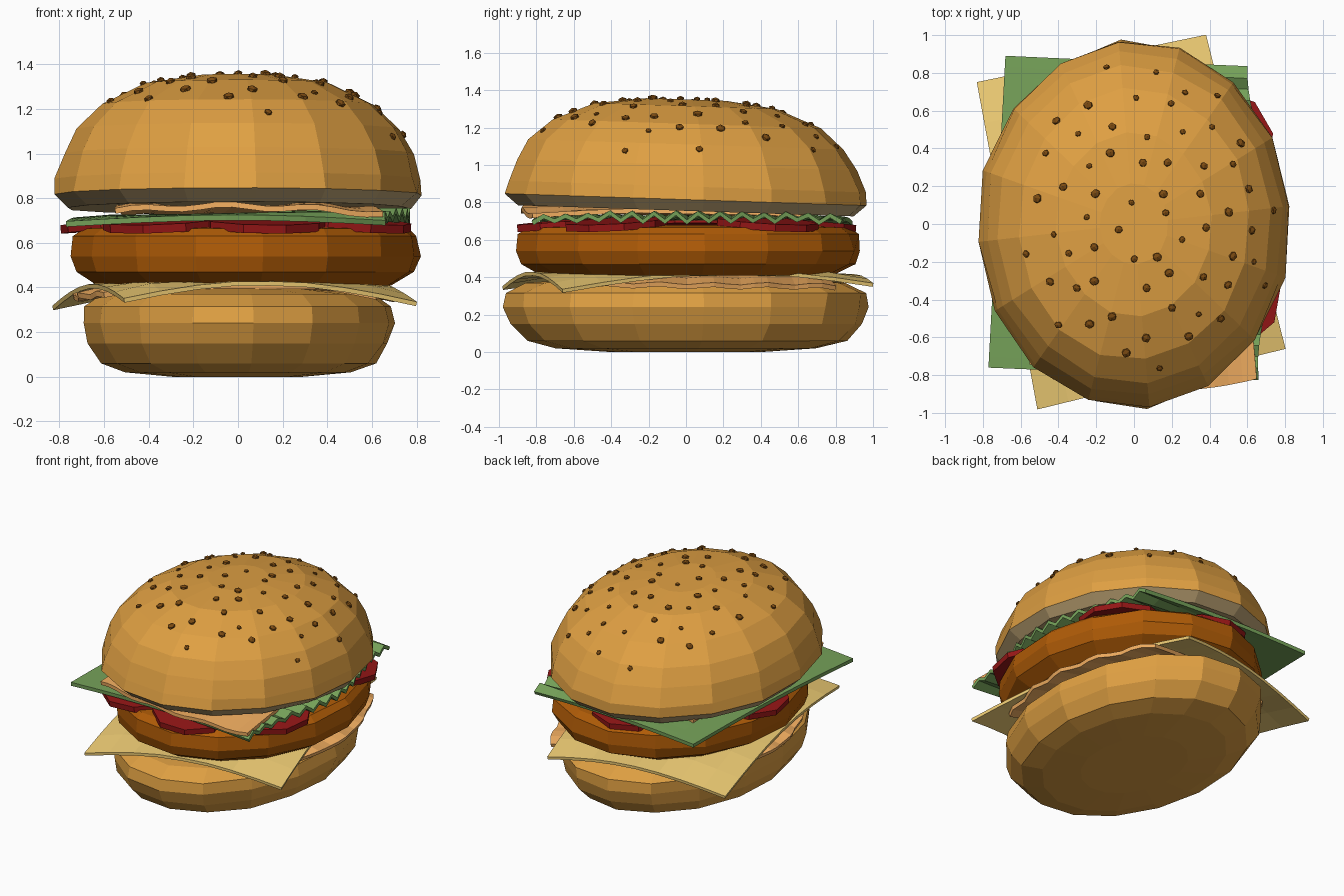
import bpy, bmesh, math, random
from mathutils import Vector, Matrix
from mathutils.bvhtree import BVHTree

if "Cube" in bpy.data.objects:
    bpy.data.objects.remove(bpy.data.objects["Cube"])

random.seed(4)


def mat(name, rgb):
    m = bpy.data.materials.new(name)
    m.diffuse_color = (*rgb, 1)
    m.use_nodes = True
    m.node_tree.nodes["Principled BSDF"].inputs["Base Color"].default_value = m.diffuse_color
    return m


BUN = mat("bun", (0.74, 0.35, 0.055))
CRUMB = mat("crumb", (0.50, 0.36, 0.17))
MEAT = mat("meat", (0.43, 0.105, 0.002))
CHEESE = mat("cheese", (0.88, 0.62, 0.18))
LETTUCE = mat("lettuce", (0.18, 0.36, 0.10))
TOMATO = mat("tomato", (0.30, 0.008, 0.008))
BACON = mat("bacon", (0.90, 0.43, 0.12))
SEED = mat("seed", (0.20, 0.07, 0.006))


def finish(bm, name, *mats):
    bmesh.ops.recalc_face_normals(bm, faces=bm.faces)
    me = bpy.data.meshes.new(name)
    bm.to_mesh(me)
    bm.free()
    ob = bpy.data.objects.new(name, me)
    bpy.context.collection.objects.link(ob)
    for m in mats:
        me.materials.append(m)
    return ob


def lathe(name, profile, rx, ry, mats, cx=0, cy=0, tilt=0, sides=16, rough=0.012, under=0):
    """Low-poly oval solid; profile is (radius factor, z) between two flat caps."""
    bm = bmesh.new()
    rings = []
    for r, z in profile:
        ring = []
        for i in range(sides):
            a = math.tau * (i + 0.25) / sides
            k = r * (1 + random.uniform(-rough, rough))
            x, y = cx + rx * k * math.cos(a), cy + ry * k * math.sin(a)
            ring.append(bm.verts.new((x, y, z + tilt * y)))
        rings.append(ring)
    for j in range(len(rings) - 1):
        for i in range(sides):
            n = (i + 1) % sides
            f = bm.faces.new((rings[j][i], rings[j][n], rings[j + 1][n], rings[j + 1][i]))
            f.material_index = 1 if j < under else 0
    f = bm.faces.new(rings[0][::-1])
    f.material_index = 1 if under else 0
    bm.faces.new(rings[-1])
    return finish(bm, name, *mats)


def sheet(name, corners, z_func, m, nu, nv, thick, bulge=None):
    """Thin slice over a quad; corners run left-front, right-front, right-back, left-back."""
    a, b, c, d = (Vector(p) for p in corners)
    bm = bmesh.new()
    g = []
    for i in range(nu + 1):
        row = []
        for j in range(nv + 1):
            u, v = i / nu, j / nv
            p = a.lerp(b, u).lerp(d.lerp(c, u), v)
            if bulge:
                p += Vector(bulge(u, v))
            row.append(bm.verts.new((p.x, p.y, z_func(p.x, p.y, u, v, j))))
        g.append(row)
    for i in range(nu):
        for j in range(nv):
            bm.faces.new((g[i][j], g[i + 1][j], g[i + 1][j + 1], g[i][j + 1]))
    ob = finish(bm, name, m)
    mod = ob.modifiers.new("thickness", "SOLIDIFY")
    mod.thickness, mod.offset = thick, 0
    return ob


def droop(x, y, start, slope):
    return slope * max(0, math.hypot(x / 0.7, y / 0.95) - start)


# Bottom bun and patty
lathe("bottom_bun", [(0.42, 0), (0.72, 0.02), (0.88, 0.06), (0.97, 0.15), (1, 0.24),
                     (0.995, 0.315), (0.88, 0.37), (0.5, 0.395)], 0.70, 0.975, [BUN])
lathe("patty", [(0.85, 0.41), (0.97, 0.47), (1, 0.54), (0.99, 0.63), (0.94, 0.665),
                (0.6, 0.68)], 0.78, 0.92, [MEAT], cx=0.035, cy=0.01)

# Top bun, tipped slightly towards the back
top = lathe("top_bun", [(0.93, 0.755), (1, 0.815), (0.99, 0.885), (0.945, 1.0), (0.87, 1.11),
                        (0.74, 1.22), (0.50, 1.315), (0.22, 1.35)],
            0.83, 0.97, [BUN, CRUMB], tilt=-0.033, under=1)

# Rippled bacon and drooping cheese below the patty
sheet("lower_bacon", [(-0.60, -0.45), (0.62, -0.50), (0.50, 0.80), (-0.52, 0.66)],
      lambda x, y, u, v, j: 0.405 - droop(x, y, 0.75, 0.17) + 0.009 * math.sin(j * 1.6),
      BACON, 10, 18, 0.025,
      bulge=lambda u, v: ((2 * u - 1) * (0.17 * math.sin(math.pi * v) + 0.01 * math.sin(v * 29)), 0))
sheet("cheese_slice", [(-0.51, -0.98), (0.80, -0.66), (0.38, 1.0), (-0.83, 0.75)],
      lambda x, y, u, v, j: 0.418 - droop(x, y, 0.9, 0.21), CHEESE, 8, 8, 0.02)

# Tomato slices around the patty edge
spots = [(-0.33, -0.56), (0.12, -0.64), (0.50, -0.38), (0.46, 0.43), (-0.04, 0.63), (-0.52, 0.08)]
for n, (x, y) in enumerate(spots):
    bm = bmesh.new()
    bmesh.ops.create_cone(bm, cap_ends=True, segments=9, radius1=0.28, radius2=0.28, depth=0.038)
    lean = Matrix.Rotation(0.09, 4, Vector((-y, x, 0)))
    bmesh.ops.transform(bm, verts=bm.verts, matrix=Matrix.Translation((x, y, 0.685)) @ lean)
    finish(bm, f"tomato_slice_{n + 1}", TOMATO)

# Lettuce leaf, flat on the left and ruffled along the right edge
ruffle = [random.uniform(0.012, 0.026) * (1 if j % 2 else -1) for j in range(29)]
sheet("lettuce_leaf", [(-0.77, -0.76), (0.66, -0.82), (0.60, 0.83), (-0.68, 0.89)],
      lambda x, y, u, v, j: 0.715 - droop(x, y, 0.8, 0.055) + u ** 3 * (0.02 + ruffle[j]),
      LETTUCE, 8, 28, 0.025,
      bulge=lambda u, v: (u ** 3 * (0.17 * math.sin(math.pi * v) ** 2 - 0.03 * math.sin(math.pi * v)), 0))

# Rippled bacon under the top bun
sheet("upper_bacon", [(-0.55, -0.70), (0.65, -0.72), (0.52, 0.62), (-0.52, 0.66)],
      lambda x, y, u, v, j: 0.75 - droop(x, y, 0.9, 0.10) - 0.018 * y
      + 0.009 * math.sin(u * 19), BACON, 16, 8, 0.025,
      bulge=lambda u, v: (0, -0.17 * (1 - v) ** 2 * math.sin(math.pi * (0.08 + 0.72 * u))))

# Sesame seeds scattered evenly over the top bun
bm = bmesh.new()
bm.from_mesh(top.data)
tree = BVHTree.FromBMesh(bm)
bm.free()
seeds = bmesh.new()
COUNT = 62
for i in range(COUNT):
    r = math.sqrt((i + 0.7) / COUNT)
    a = i * 2.39996
    x = 0.08 + 0.69 * r * math.cos(a) + random.uniform(-0.04, 0.04)
    y = 0.03 + 0.80 * r * math.sin(a) + random.uniform(-0.04, 0.04)
    hit, normal, _, _ = tree.ray_cast(Vector((x, y, 3)), Vector((0, 0, -1)))
    if hit is None:
        continue
    size = random.uniform(0.016, 0.026)
    m = (Matrix.Translation(hit + normal * 0.004) @ normal.to_track_quat("Z", "Y").to_matrix().to_4x4()
         @ Matrix.Rotation(a, 4, "Z") @ Matrix.Diagonal((size * 1.1, size, size * 0.7, 1)))
    bmesh.ops.create_icosphere(seeds, subdivisions=1, radius=1, matrix=m)
finish(seeds, "sesame_seeds", SEED)
